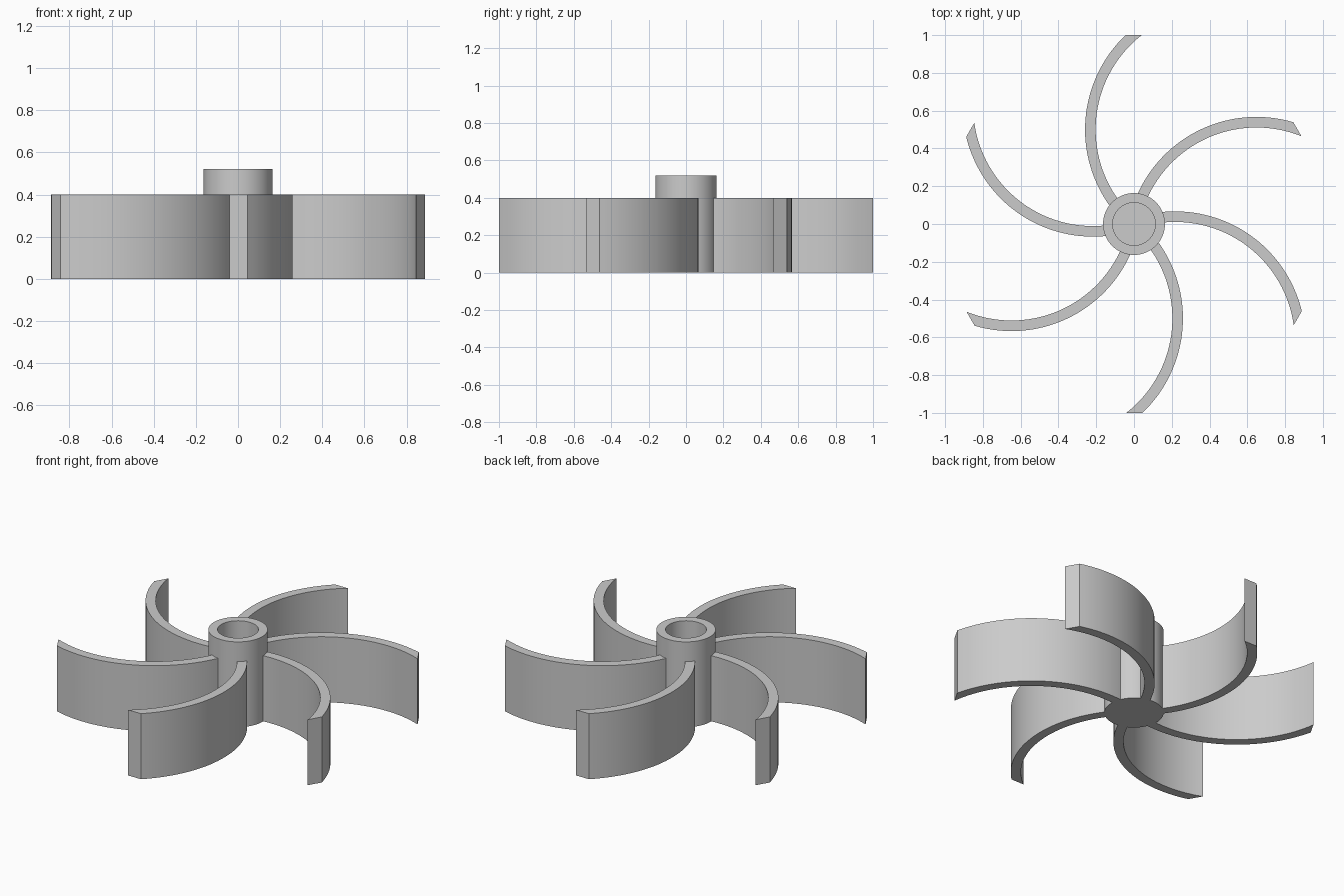
import bpy, bmesh, math

if "Cube" in bpy.data.objects:
    bpy.data.objects.remove(bpy.data.objects["Cube"])

HUB_R, BORE_R, HUB_H, FLOOR = 0.164, 0.113, 0.52, 0.10
BLADE_H, MID_R = 0.40, 0.66
CX, CY = math.sqrt(MID_R ** 2 - 0.25), 0.5   # arc centre of a blade
SEG = 32


def finish(name, bm):
    bmesh.ops.recalc_face_normals(bm, faces=bm.faces)
    mesh = bpy.data.meshes.new(name)
    bm.to_mesh(mesh)
    bm.free()
    ob = bpy.data.objects.new(name, mesh)
    bpy.context.collection.objects.link(ob)
    bpy.ops.object.select_all(action='DESELECT')
    ob.select_set(True)
    bpy.context.view_layer.objects.active = ob
    bpy.ops.object.shade_smooth_by_angle(angle=math.radians(30))
    return ob


def make_hub():
    # turned profile: closed base, outer wall, rim, blind bore
    profile = [(0, 0), (HUB_R, 0), (HUB_R, HUB_H), (BORE_R, HUB_H), (BORE_R, FLOOR), (0, FLOOR)]
    bm = bmesh.new()
    verts = [bm.verts.new((r, 0, z)) for r, z in profile]
    edges = [bm.edges.new(p) for p in zip(verts, verts[1:])]
    bmesh.ops.spin(bm, geom=verts + edges, cent=(0, 0, 0), axis=(0, 0, 1),
                   angle=math.tau, steps=64, use_duplicate=False)
    bmesh.ops.remove_doubles(bm, verts=bm.verts, dist=1e-5)
    return finish("hub", bm)


def arc(r):
    # from just inside the hub wall out to the flat tip at y = 1
    d = 0.146
    start = -math.asin(CY / MID_R) + math.acos((MID_R ** 2 + r * r - d * d) / (2 * MID_R * r))
    end = math.asin(0.5 / r)
    ts = [start + (end - start) * i / SEG for i in range(SEG + 1)]
    return [(CX - r * math.cos(t), CY + r * math.sin(t)) for t in ts]


def make_blade(index):
    a = index * math.tau / 6
    c, s = math.cos(a), math.sin(a)
    bm = bmesh.new()
    rows = []
    for (x0, y0), (x1, y1) in zip(arc(0.69), arc(0.634)):
        ring = [(x0, y0, 0), (x1, y1, 0), (x1, y1, BLADE_H), (x0, y0, BLADE_H)]
        rows.append([bm.verts.new((x * c - y * s, x * s + y * c, z)) for x, y, z in ring])
    for p, q in zip(rows, rows[1:]):
        for k in range(4):
            n = (k + 1) % 4
            bm.faces.new((p[k], p[n], q[n], q[k]))
    bm.faces.new(rows[0])
    bm.faces.new(rows[-1])
    return finish(f"blade_{index + 1}", bm)


make_hub()
for i in range(6):
    make_blade(i)
